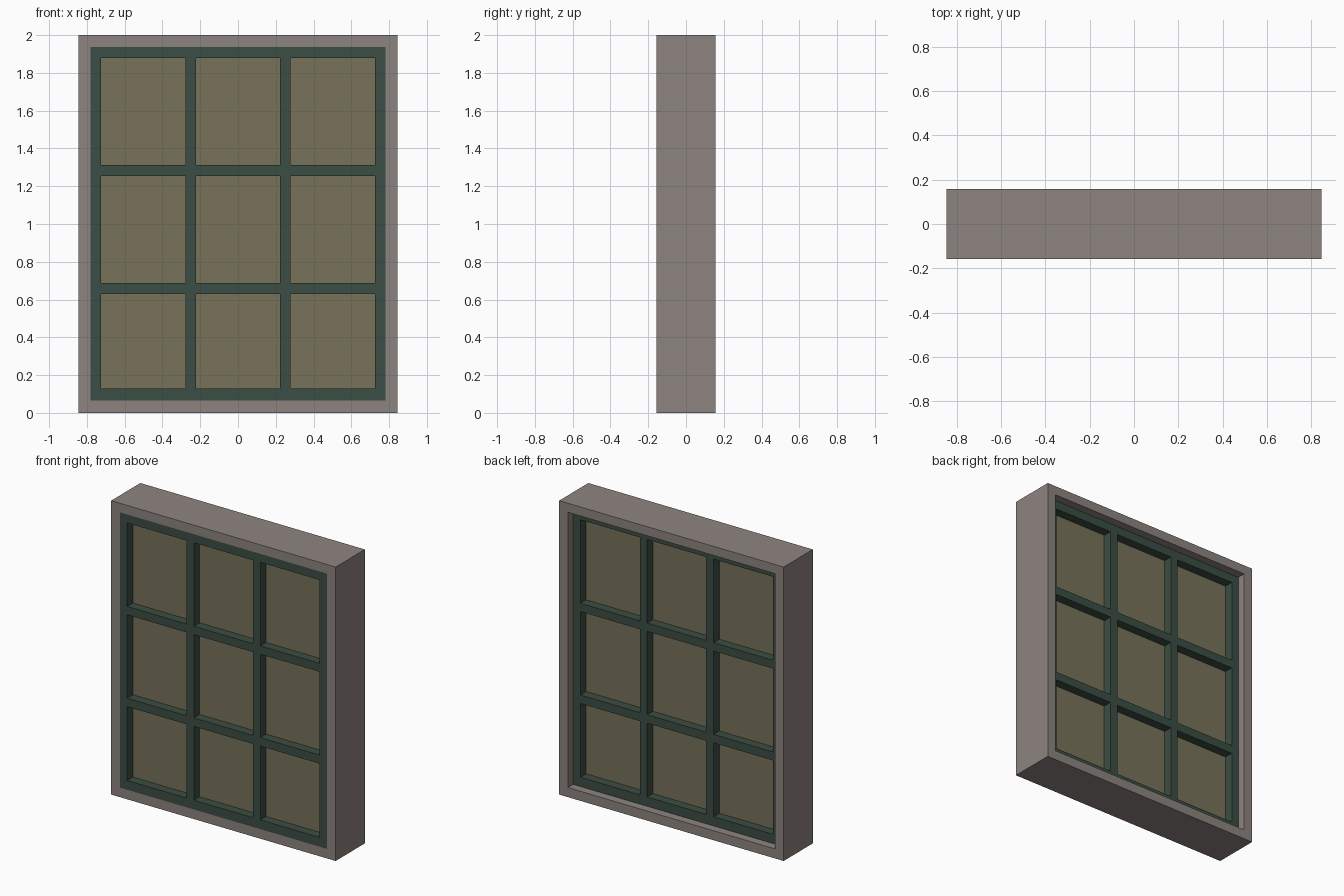
import bpy
import bmesh

cube = bpy.data.objects.get("Cube")
if cube:
    bpy.data.objects.remove(cube, do_unlink=True)


def srgb(r, g, b):
    """Convert 0-255 display values to a linear colour."""
    lin = [(c / 255 / 12.92) if c < 11 else ((c / 255 + 0.055) / 1.055) ** 2.4
           for c in (r, g, b)]
    return (*lin, 1.0)


def material(name, colour):
    mat = bpy.data.materials.new(name)
    mat.use_nodes = True
    mat.diffuse_color = colour
    bsdf = next(n for n in mat.node_tree.nodes if n.type == 'BSDF_PRINCIPLED')
    bsdf.inputs["Base Color"].default_value = colour
    return mat


def lattice(name, xs, zs, y0, y1, mat, is_open):
    """Upright plate on the grid xs by zs, leaving out cells where is_open(i, j)."""
    bm = bmesh.new()
    grid = [[bm.verts.new((x, y0, z)) for z in zs] for x in xs]
    faces = []
    for i in range(len(xs) - 1):
        for j in range(len(zs) - 1):
            if not is_open(i, j):
                faces.append(bm.faces.new((grid[i][j], grid[i + 1][j],
                                           grid[i + 1][j + 1], grid[i][j + 1])))
    # Thicken the plate towards the back, keeping the front faces
    ext = bmesh.ops.extrude_face_region(bm, geom=faces, use_keep_orig=True)
    moved = [g for g in ext["geom"] if isinstance(g, bmesh.types.BMVert)]
    bmesh.ops.translate(bm, verts=moved, vec=(0, y1 - y0, 0))
    bmesh.ops.recalc_face_normals(bm, faces=bm.faces[:])
    mesh = bpy.data.meshes.new(name)
    bm.to_mesh(mesh)
    bm.free()
    mesh.materials.append(mat)
    obj = bpy.data.objects.new(name, mesh)
    bpy.context.collection.objects.link(obj)
    return obj


frame_mat = material("taupe frame", srgb(141, 132, 127))
sash_mat = material("dark green sash", srgb(59, 77, 67))
glass_mat = material("olive glass", srgb(120, 114, 90))

FRONT, BACK = -0.157, 0.157
SASH_BACK = 0.10
GLASS_FRONT, GLASS_BACK = -0.095, 0.038

# Outer casing with one large opening
lattice("outer_frame", [-0.845, -0.78, 0.78, 0.845], [0, 0.065, 1.938, 2.0],
        FRONT, BACK, frame_mat, lambda i, j: i == 1 and j == 1)

# Sash with three by three openings, flush at the front and recessed at the back
xs = [-0.78, -0.725, -0.278, -0.222, 0.222, 0.278, 0.725, 0.78]
zs = [0.065, 0.128, 0.63, 0.688, 1.255, 1.312, 1.88, 1.938]
lattice("window_sash", xs, zs, FRONT, SASH_BACK, sash_mat,
        lambda i, j: i % 2 == 1 and j % 2 == 1)

# Glass panes, one per opening
for row in range(3):
    for col in range(3):
        x0, x1 = xs[2 * col + 1:2 * col + 3]
        z0, z1 = zs[2 * row + 1:2 * row + 3]
        lattice(f"glass_pane_{row + 1}_{col + 1}", [x0, x1], [z0, z1],
                GLASS_FRONT, GLASS_BACK, glass_mat, lambda i, j: False)
